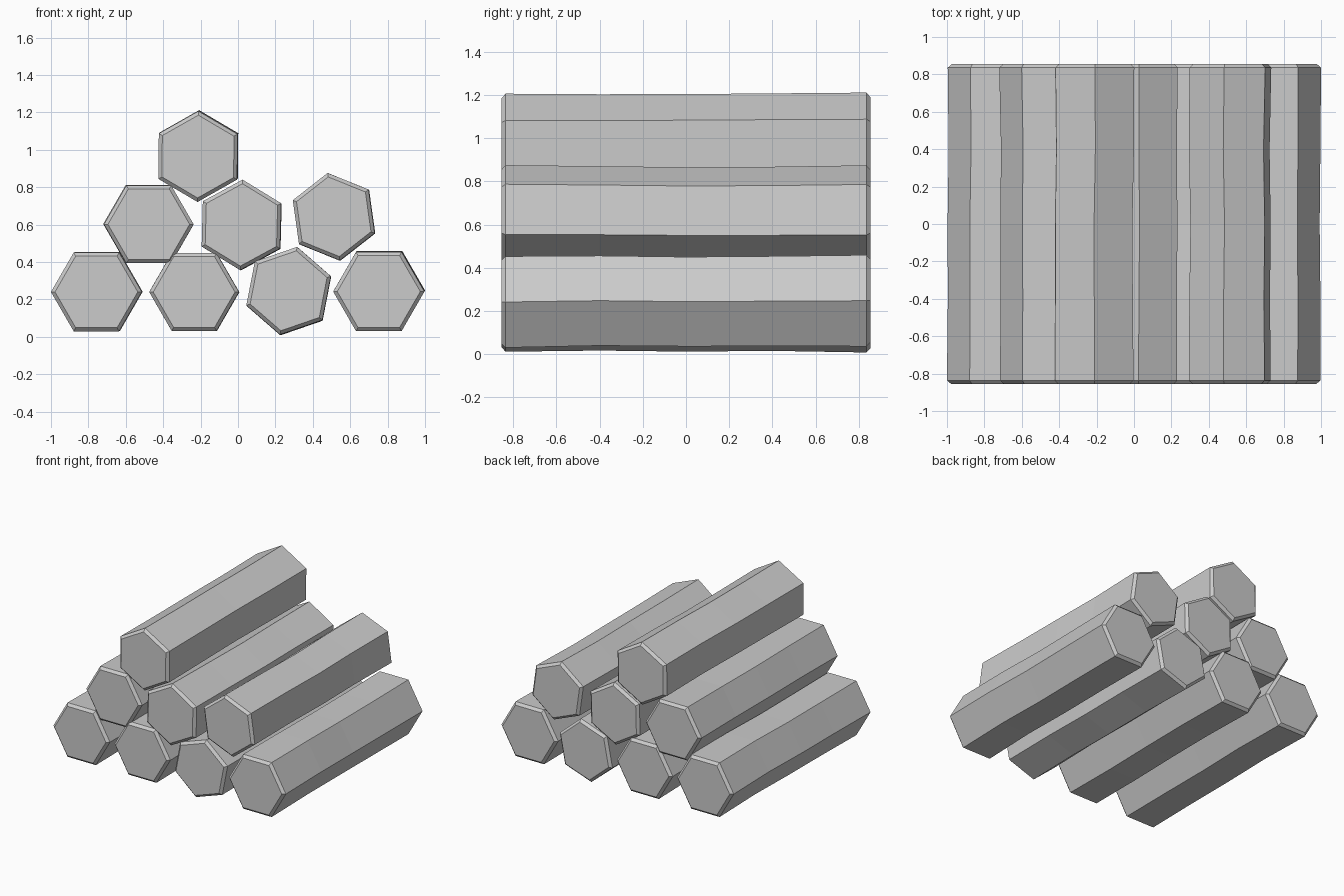
import bpy, bmesh, math, random

if "Cube" in bpy.data.objects:
    bpy.data.objects.remove(bpy.data.objects["Cube"])

random.seed(4)

# Hexagonal logs: centre x, centre z, radius, rotation in degrees
LOGS = [
    (-0.755, 0.243, 0.243, 0),
    (-0.235, 0.241, 0.240, 0),
    (0.272, 0.245, 0.239, 19),
    (0.753, 0.245, 0.244, 0),
    (-0.477, 0.602, 0.240, 0),
    (0.020, 0.598, 0.242, 28.5),
    (0.513, 0.640, 0.236, 38),
    (-0.212, 0.965, 0.243, 29.5),
]
# Rings along the log: y, radius factor (first and last are the chamfered caps)
RINGS = [(-0.855, 0.91), (-0.836, 1.0), (-0.4, 0.985), (0.0, 0.98),
         (0.4, 0.985), (0.836, 1.0), (0.855, 0.91)]


def jitter(a):
    return random.uniform(-a, a)


def make_log(name, cx, cz, radius, angle):
    bm = bmesh.new()
    rings = []
    dx = dz = 0.0
    for i, (y, k) in enumerate(RINGS):
        # slight wander of each section; caps follow the ring next to them
        if i not in (1, len(RINGS) - 1):
            dx, dz = jitter(0.004), jitter(0.004)
        ring = []
        for s in range(6):
            a = math.radians(angle + 60 * s)
            ring.append(bm.verts.new((cx + dx + radius * k * math.cos(a),
                                      y,
                                      cz + dz + radius * k * math.sin(a))))
        rings.append(ring)
    for r0, r1 in zip(rings, rings[1:]):
        for s in range(6):
            t = (s + 1) % 6
            bm.faces.new((r0[s], r0[t], r1[t], r1[s]))
    bm.faces.new(rings[0])
    bm.faces.new(rings[-1])
    bmesh.ops.recalc_face_normals(bm, faces=bm.faces[:])
    mesh = bpy.data.meshes.new(name)
    bm.to_mesh(mesh)
    bm.free()
    bpy.context.collection.objects.link(bpy.data.objects.new(name, mesh))


# Log pile
for n, spec in enumerate(LOGS, 1):
    make_log(f"log_{n}", *spec)
